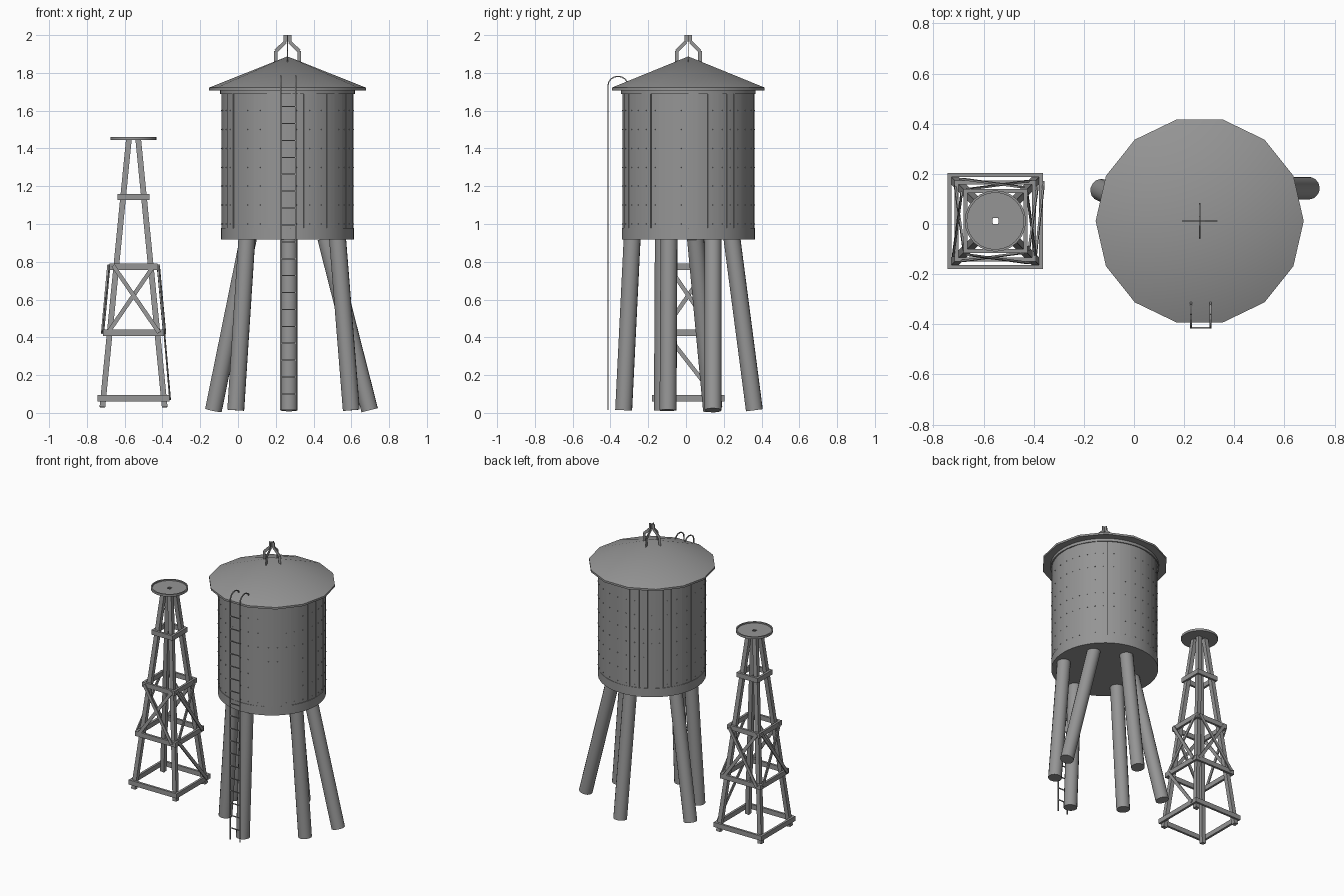
import bpy, bmesh, math, random
from mathutils import Vector

if "Cube" in bpy.data.objects:
    bpy.data.objects.remove(bpy.data.objects["Cube"])

random.seed(4)
TX, TY = 0.262, 0.012      # tank axis
WX, WY = -0.553, 0.012     # small tower axis

# dark grey shared by every part
GREY = bpy.data.materials.new("dark_grey")
GREY.diffuse_color = (0.3, 0.3, 0.3, 1)
GREY.use_nodes = True
GREY.node_tree.nodes["Principled BSDF"].inputs["Base Color"].default_value = GREY.diffuse_color


def finish(bm, name, smooth=True):
    bmesh.ops.recalc_face_normals(bm, faces=bm.faces)
    me = bpy.data.meshes.new(name)
    bm.to_mesh(me)
    bm.free()
    me.materials.append(GREY)
    ob = bpy.data.objects.new(name, me)
    bpy.context.collection.objects.link(ob)
    if smooth:
        bpy.ops.object.select_all(action='DESELECT')
        ob.select_set(True)
        bpy.context.view_layer.objects.active = ob
        bpy.ops.object.shade_smooth_by_angle(angle=math.radians(32))
    return ob


def lathe(bm, cx, cy, profile, n, closed=False):
    """Spin (radius, z) points; radius 0 makes a pole, closed joins the ends."""
    rings = []
    for r, z in profile:
        if r == 0:
            rings.append([bm.verts.new((cx, cy, z))] * n)
        else:
            rings.append([bm.verts.new((cx + r * math.cos(2 * math.pi * i / n),
                                        cy + r * math.sin(2 * math.pi * i / n), z)) for i in range(n)])
    pairs = list(zip(rings, rings[1:])) + ([(rings[-1], rings[0])] if closed else [])
    for a, b in pairs:
        for i in range(n):
            j = (i + 1) % n
            bm.faces.new(list(dict.fromkeys((a[i], a[j], b[j], b[i]))))


def sweep(bm, p, q, section, normal):
    """Straight prism from p to q; section is (side, normal) offsets."""
    p, q, n = Vector(p), Vector(q), Vector(normal)
    d = (q - p).normalized()
    n = (n - d * n.dot(d)).normalized()
    s = d.cross(n)
    a, b = [[bm.verts.new(e + s * u + n * v) for u, v in section] for e in (p, q)]
    k = len(section)
    for i in range(k):
        bm.faces.new((a[i], a[(i + 1) % k], b[(i + 1) % k], b[i]))
    bm.faces.new(a[::-1])
    bm.faces.new(b)


def beam(bm, p, q, w, t, normal):
    w, t = w / 2, t / 2
    sweep(bm, p, q, [(-w, -t), (w, -t), (w, t), (-w, t)], normal)


def rod(bm, p, q, r, n=16):
    sweep(bm, p, q, [(r * math.cos(2 * math.pi * i / n), r * math.sin(2 * math.pi * i / n))
                     for i in range(n)], (0.3, 1, 0.1))


# tank body: core, bottom band and top ring in one profile
bm = bmesh.new()
lathe(bm, TX, TY, [(0, 0.917), (0.352, 0.917), (0.352, 0.98), (0.343, 0.98), (0.343, 1.688),
                   (0.357, 1.688), (0.357, 1.71), (0, 1.71)], 56)
finish(bm, "tank_body")

# vertical planks of uneven width and depth, with rows of small bolts
planks, bolts = bmesh.new(), bmesh.new()
widths = [random.uniform(0.7, 1.3) for _ in range(34)]
ang = 0.0
for w in widths:
    step = w / sum(widths) * 2 * math.pi
    a0, a1 = ang + 0.0015, ang + step - 0.0015
    ro = random.uniform(0.347, 0.352)
    arc = [a0 + (a1 - a0) * k / 3 for k in range(4)]
    sec = [(ro, a) for a in arc] + [(0.34, a) for a in reversed(arc)]
    lo, hi = [[planks.verts.new((TX + r * math.cos(a), TY + r * math.sin(a), z)) for r, a in sec]
              for z in (0.975, 1.69)]
    for i in range(8):
        planks.faces.new((lo[i], lo[(i + 1) % 8], hi[(i + 1) % 8], hi[i]))
    planks.faces.new(lo)
    planks.faces.new(hi)
    for row in range(7):
        z = 1.0 + row * 0.1
        a = (a0 + a1) / 2
        d = Vector((math.cos(a), math.sin(a), 0))
        c = Vector((TX, TY, z))
        beam(bolts, c + d * (ro - 0.003), c + d * (ro + 0.003), 0.005, 0.005, (0, 0, 1))
    ang += step
finish(planks, "tank_planks")
finish(bolts, "tank_bolts", False)

# fourteen-sided conical roof with thin eave
bm = bmesh.new()
lathe(bm, TX, TY, [(0, 1.708), (0.415, 1.708), (0.415, 1.722), (0, 1.887)], 14)
finish(bm, "roof")

# roof finial: four bent flat bars meeting at a short mast
bm = bmesh.new()
for dx, dy in ((1, 0), (-1, 0), (0, 1), (0, -1)):
    pts = [(TX + dx * r, TY + dy * r, z) for r, z in
           ((0.062, 1.85), (0.062, 1.915), (0.011, 1.965), (0.011, 2.0))]
    for p, q in zip(pts, pts[1:]):
        beam(bm, p, q, 0.005, 0.019, (dx, dy, 0.001))
finish(bm, "roof_finial", False)

# six splayed round legs: (bottom x, bottom y, top x, top y)
for i, (x, y, u, v) in enumerate([
        (0.27, -0.33, 0.27, -0.285), (0.27, 0.362, 0.27, 0.243),
        (-0.012, -0.125, 0.047, -0.12), (0.6, -0.095, 0.527, -0.09),
        (-0.13, 0.135, 0.055, 0.05), (0.697, 0.143, 0.465, 0.143)]):
    bm = bmesh.new()
    rod(bm, (x, y, 0.014), (u, v, 0.925), 0.045)
    finish(bm, f"tank_leg_{i + 1}")

# ladder with hooked rails
bm = bmesh.new()
RAILS = (0.227, 0.305)
hook = [(-0.413, 0.015), (-0.413, 1.70)]
hook += [(-0.36 - 0.053 * math.cos(t * math.pi / 8), 1.732 + 0.05 * math.sin(t * math.pi / 8)) for t in range(9)]
for x in RAILS:
    for (y0, z0), (y1, z1) in zip(hook, hook[1:]):
        beam(bm, (x, y0, z0), (x, y1, z1), 0.006, 0.007, (1, 0, 0))
for k in range(18):
    z = 0.1 + k * 0.0895
    beam(bm, (RAILS[0], -0.413, z), (RAILS[1], -0.413, z), 0.006, 0.006, (0, 0, 1))
finish(bm, "ladder", False)

# small tower legs
bm = bmesh.new()
for sx in (-1, 1):
    for sy in (-1, 1):
        beam(bm, (WX + sx * 0.165, WY + sy * 0.165, 0.03),
             (WX + sx * 0.025, WY + sy * 0.025, 1.447), 0.03, 0.03, (0, 1, 0))
finish(bm, "tower_legs", False)


def side(k, along, out, z):
    """Point on tower side k (0 front, 1 right, 2 back, 3 left)."""
    a = k * math.pi / 2
    return (WX + along * math.cos(a) + out * math.sin(a), WY + along * math.sin(a) - out * math.cos(a), z)


def facing(k):
    return (math.sin(k * math.pi / 2), -math.cos(k * math.pi / 2), 0)


# horizontal frames around the tower
for i, (z, h) in enumerate([(0.078, 0.191), (0.425, 0.162), (0.774, 0.128), (1.143, 0.084)]):
    bm = bmesh.new()
    for k in range(4):
        beam(bm, side(k, -h, h - 0.008, z), side(k, h, h - 0.008, z), 0.034, 0.016, facing(k))
    finish(bm, f"tower_frame_{i + 1}", False)

# crossed braces on all sides plus one lower diagonal
bm = bmesh.new()
for k in range(4):
    for s in (-1, 1):
        beam(bm, side(k, s * 0.135, 0.164 + s * 0.004, 0.425),
             side(k, -s * 0.108, 0.131 + s * 0.004, 0.78), 0.022, 0.008, facing(k))
beam(bm, side(1, -0.13, 0.162, 0.435), side(1, 0.15, 0.193, 0.075), 0.022, 0.008, facing(1))
finish(bm, "tower_braces", False)

# shallow round tray with a square centre hole on top
bm = bmesh.new()
lathe(bm, WX, WY, [(0.015, 1.445), (0.122, 1.445), (0.122, 1.461), (0.113, 1.461),
                   (0.113, 1.452), (0.015, 1.452)], 24, True)
for v in bm.verts:
    x, y = v.co.x - WX, v.co.y - WY
    if math.hypot(x, y) < 0.02:
        f = 0.012 / max(abs(x), abs(y))
        v.co.x, v.co.y = WX + x * f, WY + y * f
finish(bm, "tower_tray")
